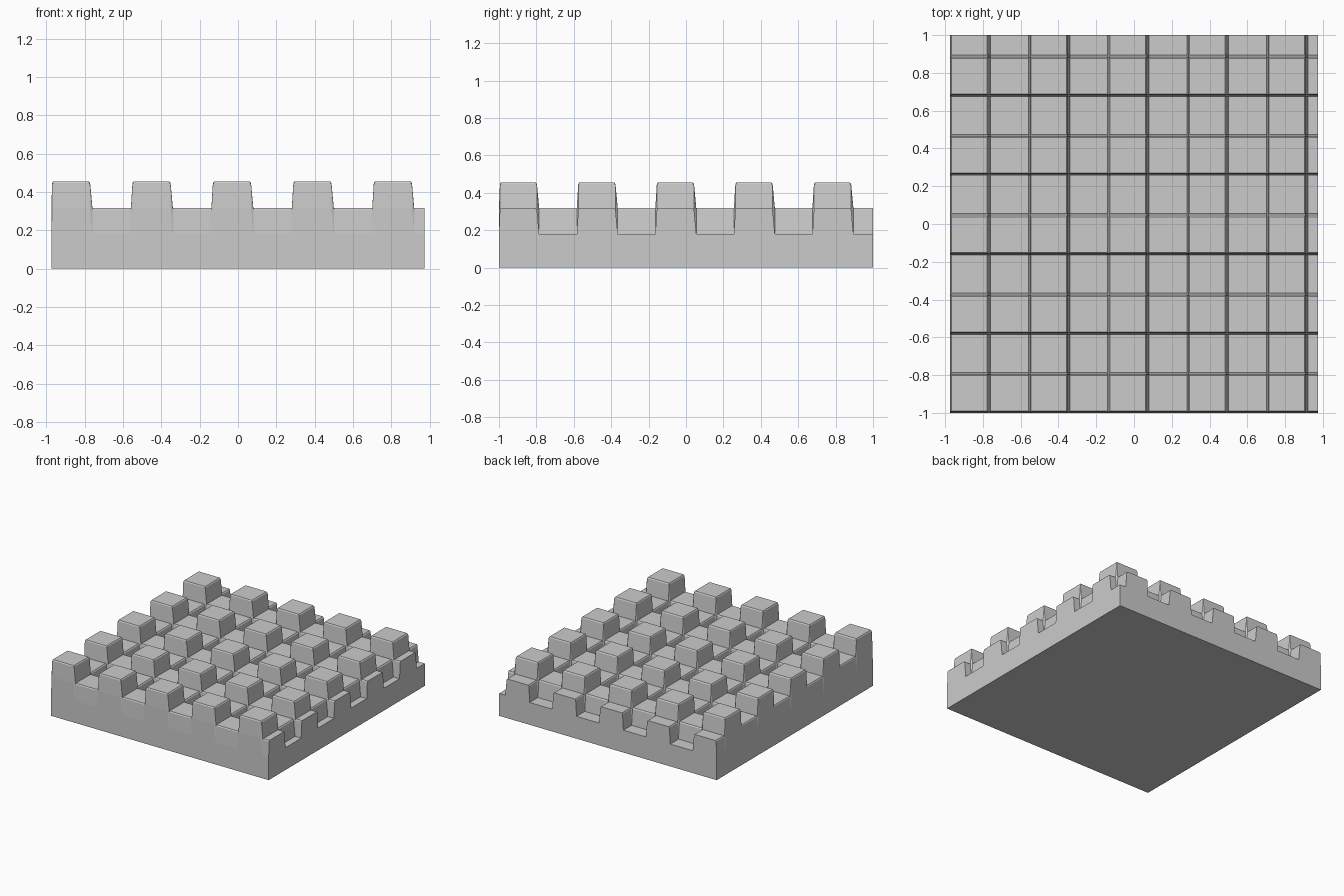
import bpy
import bmesh

cube = bpy.data.objects.get("Cube")
if cube:
    bpy.data.objects.remove(cube, do_unlink=True)

CELL = 0.21        # width of one square
STEP = 0.137       # height of one step
FLOOR = 0.181      # height of the lowest squares
CHAMFER = 0.008    # softened upper rim


def crenel_profile(start, end):
    """Raised and lowered bands along one axis, as (position, height) pairs."""
    points = [(start, 0.0), (start + 0.005, STEP - CHAMFER), (start + 0.01, STEP)]
    for i in range(1, 10):
        edge = start + i * CELL
        if i % 2:   # step down
            points += [(edge - 0.013, STEP), (edge - 0.007, STEP - CHAMFER), (edge + 0.005, 0.0)]
        else:       # step up
            points += [(edge - 0.004, 0.0), (edge + 0.004, STEP - CHAMFER), (edge + 0.009, STEP)]
    return points + [(end, 0.0)]


grey = bpy.data.materials.new("stone grey")
grey.use_nodes = True
colour = (0.6, 0.6, 0.6, 1)
grey.diffuse_color = colour
grey.node_tree.nodes["Principled BSDF"].inputs["Base Color"].default_value = colour

# Stepped top: the heights of the two crossing profiles add up
columns = crenel_profile(-0.975, 0.975)
rows = crenel_profile(-1.0, 1.0)
bm = bmesh.new()
grid = [[bm.verts.new((x, y, FLOOR + hx + hy)) for x, hx in columns] for y, hy in rows]
for near, far in zip(grid, grid[1:]):
    for i in range(len(columns) - 1):
        bm.faces.new((near[i], near[i + 1], far[i + 1], far[i]))

# Side walls and underside: drop the rim to the ground and close it
rim = grid[0] + [r[-1] for r in grid[1:]] + grid[-1][-2::-1] + [r[0] for r in grid[-2:0:-1]]
foot = [bm.verts.new((v.co.x, v.co.y, 0)) for v in rim]
for i in range(len(rim)):
    bm.faces.new((rim[i - 1], foot[i - 1], foot[i], rim[i]))
bm.faces.new(foot[::-1])
bmesh.ops.recalc_face_normals(bm, faces=bm.faces)

mesh = bpy.data.meshes.new("stepped_block_tile")
bm.to_mesh(mesh)
bm.free()
mesh.materials.append(grey)
tile = bpy.data.objects.new("stepped_block_tile", mesh)
bpy.context.collection.objects.link(tile)
